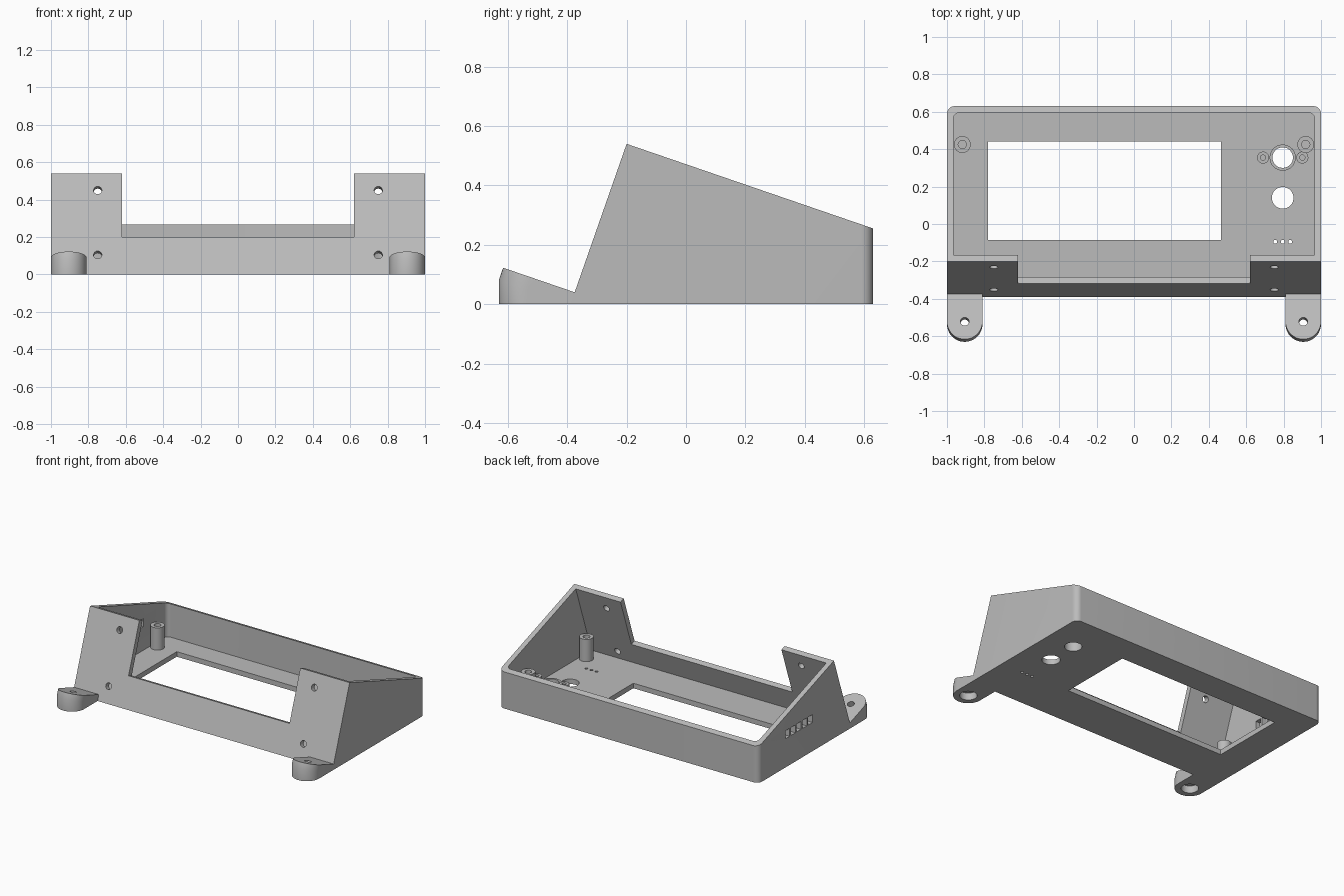
import bpy, bmesh, math
from mathutils import Vector, Matrix

if "Cube" in bpy.data.objects:
    bpy.data.objects.remove(bpy.data.objects["Cube"], do_unlink=True)

grey = bpy.data.materials.new("light grey plastic")
grey.use_nodes = True
colour = (0.5, 0.5, 0.5, 1)
grey.diffuse_color = colour
grey.node_tree.nodes["Principled BSDF"].inputs["Base Color"].default_value = colour

SLOPE = 0.343                                     # fall of the open rim
INTO = Vector((0, 1, -SLOPE)).normalized()        # through the front wall
ALONG = Vector((0, SLOPE, 1)).normalized()        # up the front wall
FLOOR, WALL = 0.035, 0.037


def front_y(z):
    return -0.389 + 0.35 * z


def finish(name, bm):
    bmesh.ops.recalc_face_normals(bm, faces=bm.faces)
    mesh = bpy.data.meshes.new(name)
    bm.to_mesh(mesh)
    bm.free()
    ob = bpy.data.objects.new(name, mesh)
    mesh.materials.append(grey)
    bpy.context.collection.objects.link(ob)
    return ob


def loft(bm, rings, closed=False):
    loops = [[bm.verts.new(p) for p in ring] for ring in rings]
    pairs = list(zip(loops, loops[1:])) + ([(loops[-1], loops[0])] if closed else [])
    for a, b in pairs:
        for i in range(len(a)):
            j = (i + 1) % len(a)
            bm.faces.new((a[i], a[j], b[j], b[i]))
    if not closed:
        bm.faces.new(loops[0])
        bm.faces.new(loops[-1])


def prism(name, profile, x0, x1, round_back=0):
    """Extrude a (y, z) profile along x, rounding its upright back corners."""
    bm = bmesh.new()
    loft(bm, [[(x, y, z) for y, z in profile] for x in (x0, x1)])
    if round_back:
        back = max(y for y, z in profile)
        edges = [e for e in bm.edges
                 if all(abs(v.co.y - back) < 1e-4 for v in e.verts)
                 and abs(e.verts[0].co.x - e.verts[1].co.x) < 1e-4]
        bmesh.ops.bevel(bm, geom=edges, offset=round_back, segments=8,
                        profile=0.5, affect='EDGES')
    return finish(name, bm)


def box(name, x0, x1, y0, y1, z0, z1):
    return prism(name, [(y0, z0), (y1, z0), (y1, z1), (y0, z1)], x0, x1)


def drill(radius, depth, centre, axis=(0, 0, 1)):
    bm = bmesh.new()
    turn = Vector(axis).to_track_quat('Z', 'Y').to_matrix().to_4x4()
    bmesh.ops.create_cone(bm, cap_ends=True, segments=32, radius1=radius,
                          radius2=radius, depth=depth,
                          matrix=Matrix.Translation(centre) @ turn)
    return finish("drill", bm)


def tube(name, x, y, outer, inner, top):
    """Hollow post standing on the floor."""
    bm = bmesh.new()
    base = FLOOR - 0.005
    corners = [(outer, base), (outer, top), (inner, top), (inner, base)]
    angles = [math.tau * i / 32 for i in range(32)]
    loft(bm, [[(x + r * math.cos(a), y + r * math.sin(a), z) for a in angles]
              for r, z in corners], closed=True)
    return smooth(finish(name, bm))


def cut(target, cutter):
    mod = target.modifiers.new("cut", 'BOOLEAN')
    mod.operation, mod.solver, mod.object = 'DIFFERENCE', 'EXACT', cutter
    bpy.context.view_layer.objects.active = target
    bpy.ops.object.modifier_apply(modifier=mod.name)
    bpy.data.objects.remove(cutter, do_unlink=True)


def smooth(ob):
    bpy.ops.object.select_all(action='DESELECT')
    ob.select_set(True)
    bpy.context.view_layer.objects.active = ob
    bpy.ops.object.shade_smooth_by_angle(angle=math.radians(30))
    return ob


# Sloped case, hollowed out from the open top
case = prism("case", [(front_y(0), 0), (0.63, 0), (0.63, 0.255), (-0.2, 0.54)],
             -1, 1, round_back=0.04)
inner = WALL * 1.06
cut(case, prism("cavity", [(front_y(FLOOR) + inner, FLOOR), (0.595, FLOOR),
                           (0.595, 0.9), (front_y(0.9) + inner, 0.9)],
                -0.965, 0.965, round_back=0.03))

# Notch in the front wall, square to its slope
start = Vector((0, front_y(0.2), 0.2))
notch = [start - INTO * 0.1, start + INTO * 0.1,
         start + INTO * 0.1 + ALONG * 0.6, start - INTO * 0.1 + ALONG * 0.6]
cut(case, prism("notch", [(p.y, p.z) for p in notch], -0.62, 0.62))

# Display window, control holes and indicator holes in the floor
cut(case, box("window", -0.78, 0.465, -0.085, 0.44, -0.1, 0.1))
for x, y, r in ((0.795, 0.355, 0.055), (0.795, 0.14, 0.058),
                (0.755, -0.095, 0.01), (0.795, -0.095, 0.01), (0.835, -0.095, 0.01)):
    cut(case, drill(r, 0.2, (x, y, 0)))

# Screw holes through the front wall
for x in (-0.75, 0.75):
    for z in (0.105, 0.45):
        cut(case, drill(0.022, 0.16, (x, front_y(z), z), INTO))

# Vent slots in one side wall
for i in range(5):
    y = 0.06 + i * 0.063
    cut(case, box("slot", -1.1, -0.9, y - 0.024, y + 0.024, 0.2, 0.255))
smooth(case)

# Standoff posts, then the sleeve and small posts around the upper control
for side, x in (("right", -0.918), ("left", 0.918)):
    tube("back_post_" + side, x, 0.425, 0.045, 0.022, 0.19)
    tube("front_post_" + side, x, -0.215, 0.045, 0.022, 0.19)
tube("control_sleeve", 0.795, 0.355, 0.07, 0.055, 0.12)
for side, x in (("inner", 0.69), ("outer", 0.9)):
    tube("control_post_" + side, x, 0.355, 0.032, 0.014, 0.14)

# Rounded mounting ears with sloped tops and recessed screw holes
for side, cx in (("right", -0.905), ("left", 0.905)):
    outline = [(cx + 0.095, -0.375), (cx - 0.095, -0.375)]
    outline += [(cx - 0.095 * math.cos(a), -0.535 - 0.095 * math.sin(a))
                for a in (math.pi * i / 24 for i in range(25))]
    bottom, middle, top = [], [], []
    for x, y in outline:
        shift = 0.014 if y < -0.5 else 0
        height = 0.04 - SLOPE * (y + shift + 0.375)
        bottom.append((x, y, 0))
        middle.append((x, y, max(0.005, height - 0.04)))
        top.append((x, y + shift, height))
    bm = bmesh.new()
    loft(bm, [bottom, middle, top])
    ear = finish("mounting_ear_" + side, bm)
    cut(ear, drill(0.023, 0.4, (cx, -0.525, 0.08), INTO.cross((1, 0, 0))))
    cut(ear, drill(0.055, 0.1, (cx, -0.535, 0)))
    smooth(ear)
